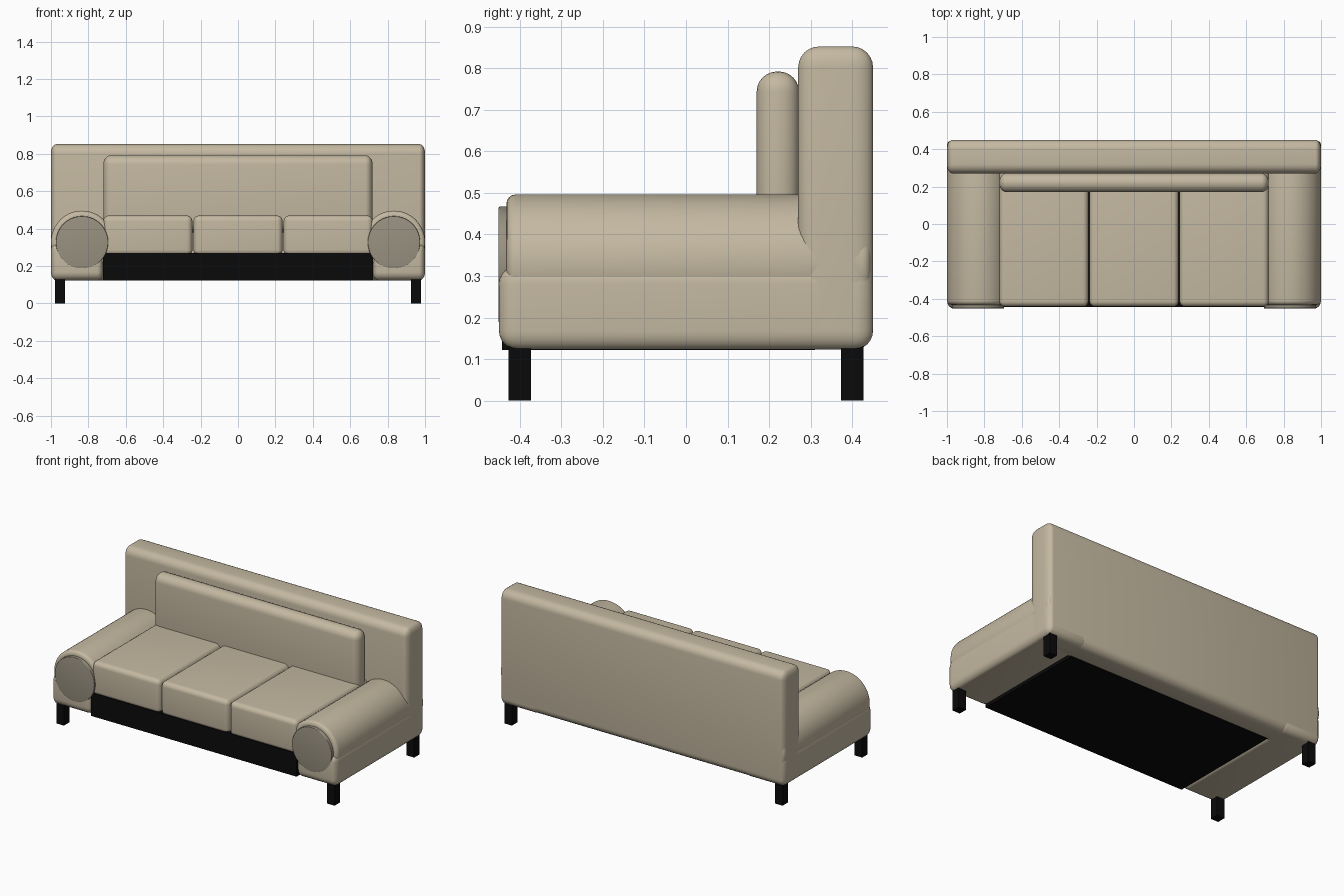
import bpy, bmesh, math
from mathutils import Matrix

cube = bpy.data.objects.get("Cube")
if cube:
    bpy.data.objects.remove(cube, do_unlink=True)


def material(name, rgb):
    m = bpy.data.materials.new(name)
    m.use_nodes = True
    m.diffuse_color = (*rgb, 1)
    bsdf = m.node_tree.nodes["Principled BSDF"]
    bsdf.inputs["Base Color"].default_value = (*rgb, 1)
    bsdf.inputs["Roughness"].default_value = 0.8
    return m


FABRIC = material("beige fabric", (0.55, 0.48, 0.355))
PANEL = material("dark taupe fabric", (0.32, 0.285, 0.22))
BLACK = material("black", (0.003, 0.003, 0.003))


def finish(name, bm, mat, smooth=True):
    mesh = bpy.data.meshes.new(name)
    bmesh.ops.recalc_face_normals(bm, faces=bm.faces)
    bm.to_mesh(mesh)
    bm.free()
    mesh.materials.append(mat)
    ob = bpy.data.objects.new(name, mesh)
    bpy.context.collection.objects.link(ob)
    if smooth:
        bpy.ops.object.select_all(action='DESELECT')
        ob.select_set(True)
        bpy.context.view_layer.objects.active = ob
        bpy.ops.object.shade_smooth_by_angle(angle=math.radians(35))
    return ob


def box(name, x, y, z, mat, r=0.0, kx=1.0):
    """Box between (min, max) pairs, edges rounded by r (r * kx along x)."""
    bm = bmesh.new()
    bmesh.ops.create_cube(bm, size=1)
    size = ((x[1] - x[0]) / kx, y[1] - y[0], z[1] - z[0])
    bmesh.ops.scale(bm, vec=size, verts=bm.verts)
    if r:
        bmesh.ops.bevel(bm, geom=bm.edges[:], offset=r, segments=6,
                        profile=0.5, affect='EDGES', clamp_overlap=True)
    bmesh.ops.scale(bm, vec=(kx, 1, 1), verts=bm.verts)
    centre = [(a + b) / 2 for a, b in (x, y, z)]
    bmesh.ops.translate(bm, vec=centre, verts=bm.verts)
    return finish(name, bm, mat, r > 0)


def roll(name, x, z, radius, y, mat, r):
    """Cylinder along y with rounded rims."""
    bm = bmesh.new()
    bmesh.ops.create_cone(bm, cap_ends=True, segments=64, radius1=radius,
                          radius2=radius, depth=y[1] - y[0],
                          matrix=Matrix.Translation((x, (y[0] + y[1]) / 2, z))
                          @ Matrix.Rotation(math.pi / 2, 4, 'X'))
    rims = [e for e in bm.edges if abs(e.verts[0].co.y - e.verts[1].co.y) < 1e-5]
    bmesh.ops.bevel(bm, geom=rims, offset=r, segments=4, profile=0.5,
                    affect='EDGES')
    return finish(name, bm, mat)


# Backrest and the long cushion leaning on it
box("backrest", (-1, 1), (0.27, 0.45), (0.123, 0.852), FABRIC, 0.05, 0.6)
box("back_cushion", (-0.72, 0.72), (0.17, 0.272), (0.38, 0.792), FABRIC, 0.049, 0.8)

# Seat platform and three seat cushions
box("seat_platform", (-0.722, 0.722), (-0.443, 0.31), (0.122, 0.27), BLACK)
for i, cx in enumerate((-0.482, 0, 0.482)):
    box(f"seat_cushion_{i + 1}", (cx - 0.238, cx + 0.238), (-0.442, 0.29),
        (0.256, 0.47), FABRIC, 0.03)

# Arms and legs on both sides
for side, s in (("left", 1), ("right", -1)):
    box(f"{side}_arm_base", sorted((s * 0.72, s * 1.0)), (-0.45, 0.45),
        (0.123, 0.325), FABRIC, 0.045, 0.7)
    roll(f"{side}_arm_roll", s * 0.834, 0.33, 0.166, (-0.432, 0.445), FABRIC, 0.022)
    roll(f"{side}_arm_end_disc", s * 0.834, 0.327, 0.14, (-0.451, -0.42), PANEL, 0.004)
    for end, t in (("front", -1), ("back", 1)):
        box(f"{side}_{end}_leg", sorted((s * 0.925, s * 0.978)),
            sorted((t * 0.373, t * 0.427)), (0, 0.14), BLACK)
